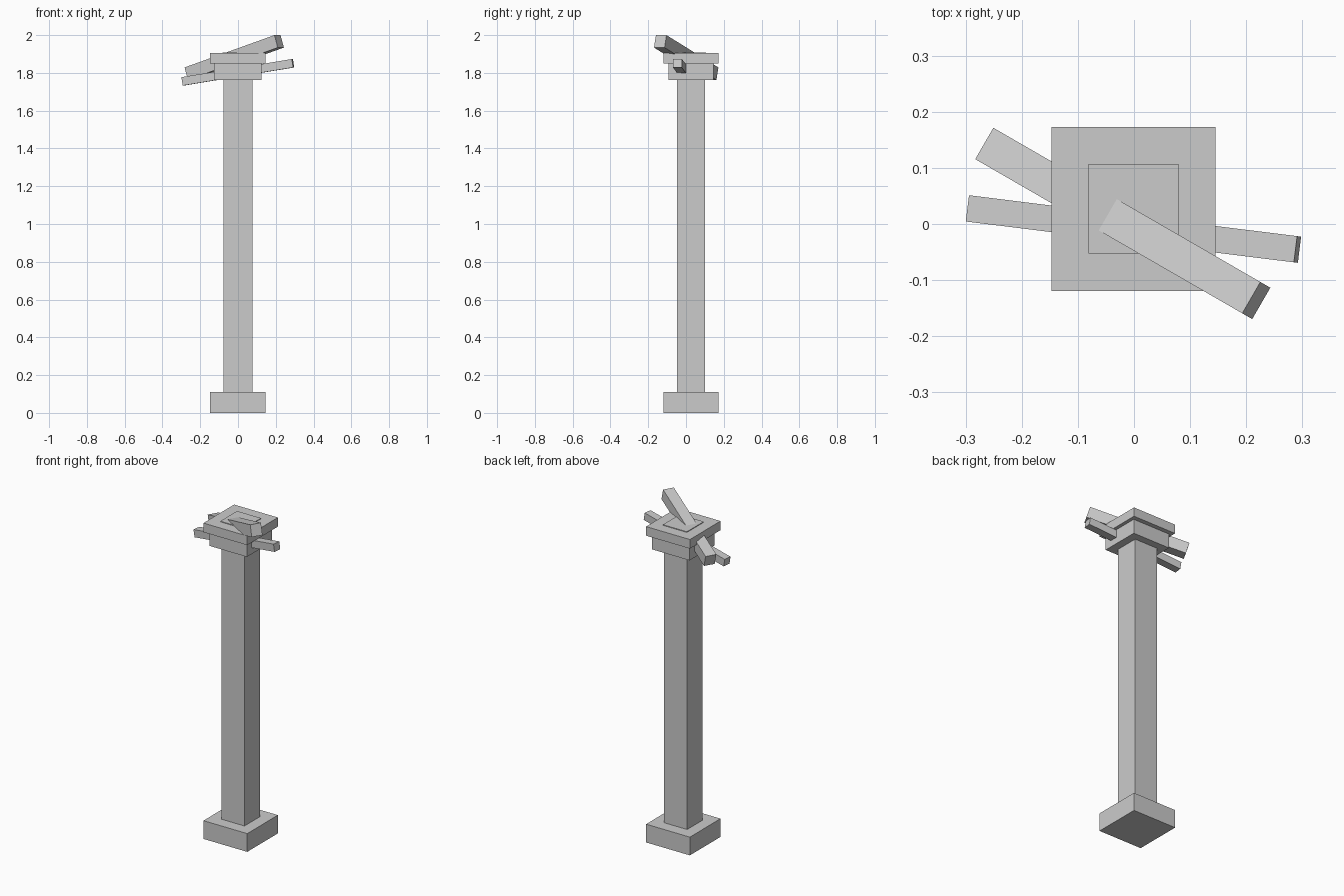
import bpy
from math import radians

if "Cube" in bpy.data.objects:
    bpy.data.objects.remove(bpy.data.objects["Cube"])

CY = 0.027  # post axis sits slightly behind the origin


def box(name, size, centre, tilt=0, yaw=0):
    """Box with real dimensions; tilt raises its +x end, yaw turns it about z."""
    bpy.ops.mesh.primitive_cube_add(size=1, location=centre)
    ob = bpy.context.object
    ob.name = name
    ob.scale = size
    bpy.ops.object.transform_apply(location=False, rotation=False, scale=True)
    ob.rotation_euler = (0, radians(-tilt), radians(yaw))
    return ob


def tier(name, wx, wy, z0, z1):
    """Upright block on the post axis between two heights."""
    return box(name, (wx, wy, z1 - z0), (-0.001, CY, (z0 + z1) / 2))


# Post, from the foot up
tier("foot_block", 0.292, 0.292, 0.0, 0.11)
tier("post", 0.154, 0.148, 0.11, 1.762)
tier("lower_collar", 0.25, 0.238, 1.762, 1.849)
tier("upper_plate", 0.292, 0.292, 1.849, 1.904)
tier("top_cap", 0.16, 0.16, 1.904, 1.908)

# Crooked bars pushed through the head
box("large_bar", (0.5755, 0.0645, 0.069), (-0.020, 0.001, 1.8815), 17.3, -30)
box("small_bar", (0.597, 0.047, 0.045), (-0.001, -0.009, 1.803), 9.25, -7.1)
